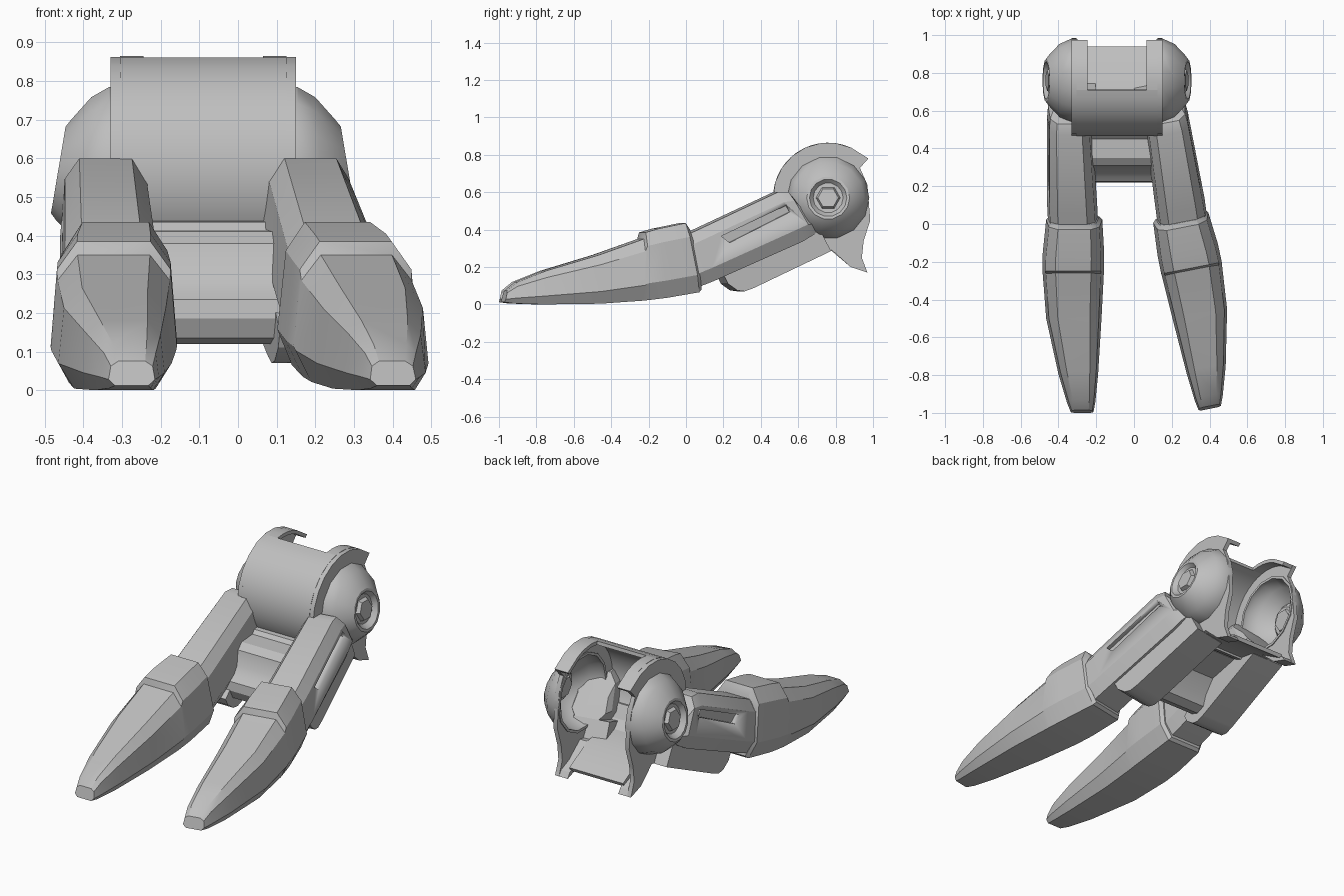
import bpy, bmesh, math
from mathutils import Matrix, Vector

cube = bpy.data.objects.get("Cube")
if cube:
    bpy.data.objects.remove(cube)

grey = bpy.data.materials.new("plain grey")
grey.use_nodes = True
GREY = (0.52, 0.52, 0.52, 1)
grey.diffuse_color = GREY
grey.node_tree.nodes["Principled BSDF"].inputs["Base Color"].default_value = GREY

MID = -0.09                      # middle plane of the drum
HUB = Vector((0, 0.76, 0.57))    # drum axis
R = 0.295

# The left leg mirrors the right one and is splayed outward
still = Matrix.Identity(4)
mirror = Matrix.Translation((2 * MID, 0, 0)) @ Matrix.Scale(-1, 4, (1, 0, 0))
splay = (Matrix.Translation((0.12, 0.76, 0)) @ Matrix.Rotation(math.radians(11), 4, 'Z')
         @ Matrix.Translation((-0.15, -0.76, 0)) @ mirror)
SIDES = (("right", still, still), ("left", splay, mirror))


def loft(name, rings, matrix=still, closed=False):
    """Skin a row of equal rings; cap the ends, or join last to first."""
    bm = bmesh.new()
    rows = [[bm.verts.new(matrix @ Vector(p)) for p in ring] for ring in rings]
    n = len(rows[0])
    pairs = list(zip(rows, rows[1:]))
    if closed:
        pairs.append((rows[-1], rows[0]))
    else:
        bm.faces.new(rows[0])
        bm.faces.new(rows[-1])
    for a, b in pairs:
        for i in range(n):
            j = (i + 1) % n
            bm.faces.new((a[i], a[j], b[j], b[i]))
    bmesh.ops.recalc_face_normals(bm, faces=bm.faces)
    mesh = bpy.data.meshes.new(name)
    bm.to_mesh(mesh)
    bm.free()
    mesh.materials.append(grey)
    obj = bpy.data.objects.new(name, mesh)
    bpy.context.collection.objects.link(obj)
    bpy.ops.object.select_all(action='DESELECT')
    obj.select_set(True)
    bpy.context.view_layer.objects.active = obj
    bpy.ops.object.shade_smooth_by_angle(angle=math.radians(28))
    return obj


def at_x(profile, x):
    return [(x, y, z) for y, z in profile]


def prism(name, profile, x0, x1, matrix=still):
    """Extrude a (y, z) profile along x."""
    return loft(name, [at_x(profile, x0), at_x(profile, x1)], matrix)


def section(outer, inner, y_top, y_bot, top, bot):
    """Chamfered eight-sided cross-section."""
    c, w = (outer + inner) / 2, (inner - outer) / 2
    half = [(0.58, 1), (0.9, 0.8), (1, 0.25), (0.72, 0)]
    pts = half + [(-u, v) for u, v in reversed(half)]
    return [(c + u * w, y_bot + (y_top - y_bot) * v, bot + (top - bot) * v) for u, v in pts]


def arc(start, end, radius, steps=12):
    angles = [math.radians(start + (end - start) * i / steps) for i in range(steps + 1)]
    return [(HUB.y + radius * math.cos(a), HUB.z + radius * math.sin(a)) for a in angles]


def hub_ring(x, radius, sides):
    """Ring about the drum axis, leaning inward at the top as it moves out."""
    lean = 1.25 * max(0, -0.33 - x)
    return [(x + lean * (z - HUB.z), y, z) for y, z in arc(0, 360, radius, sides)[:-1]]


# Toe: long tapering tip, then a step up to the knuckle
TOE = [
    (-0.335, -0.215, -0.985, -1.0, 0.075, 0.012),
    (-0.355, -0.205, -0.93, -0.95, 0.12, 0.005),
    (-0.40, -0.19, -0.78, -0.8, 0.18, 0.0),
    (-0.465, -0.172, -0.5, -0.5, 0.265, 0.004),
    (-0.483, -0.16, -0.26, -0.27, 0.35, 0.02),
    (-0.485, -0.158, -0.25, -0.25, 0.385, 0.022),
    (-0.483, -0.158, -0.18, -0.14, 0.405, 0.035),
    (-0.465, -0.168, -0.03, 0.04, 0.435, 0.065),
    (-0.45, -0.185, -0.005, 0.055, 0.40, 0.08),
]
ARM = [
    (-0.455, -0.19, -0.05, 0.03, 0.36, 0.09),
    (-0.46, -0.195, 0.05, 0.12, 0.405, 0.125),
    (-0.46, -0.225, 0.47, 0.60, 0.60, 0.335),
    (-0.455, -0.225, 0.53, 0.66, 0.60, 0.37),
    (-0.43, -0.24, 0.60, 0.70, 0.52, 0.40),
]
STRUT = [(0.18, 0.15), (0.2, 0.11), (0.25, 0.075), (0.29, 0.07), (0.34, 0.088),
         (0.76, 0.285), (0.7, 0.4), (0.3, 0.26)]
GROOVE = [(0.155, 0.365), (0.51, 0.53), (0.53, 0.495), (0.2, 0.33)]

# Hollow hub dome: inside surface first, then outside surface
CAP = [(-0.425, 0.08), (-0.45, 0.105), (-0.435, 0.125), (-0.385, 0.18), (-0.325, 0.205),
       (-0.3, 0.205), (-0.3, 0.22), (-0.335, 0.22), (-0.395, 0.193), (-0.45, 0.135),
       (-0.465, 0.115), (-0.465, 0.1), (-0.44, 0.08)]
BOLT = [(-0.41, 0.06), (-0.43, 0.07), (-0.46, 0.055)]

# Ragged outline of the drum sides
BACK = [(0.78, 0.29), (0.88, 0.2), (0.97, 0.17), (0.94, 0.25), (0.95, 0.34), (0.985, 0.45),
        (0.97, 0.64), (0.93, 0.73), (0.975, 0.78)]
WALL = arc(65, 262, R) + BACK
RIM_TOP = [(0.975, 0.78)] + arc(65, 100, R, 4) + arc(100, 65, R - 0.02, 4) + [(0.96, 0.765)]
RIM_BOTTOM = [(0.7, 0.3), (0.78, 0.285), (0.88, 0.2), (0.97, 0.17),
              (0.95, 0.2), (0.88, 0.23), (0.78, 0.31)]

for side, leg, hub_side in SIDES:
    loft(side + "_toe", [section(*s) for s in TOE], leg)
    arm = loft(side + "_arm", [section(*s) for s in ARM], leg)

    # Groove along the outer face of the arm
    cutter = prism("groove_cutter", GROOVE, -0.6, -0.425, leg)
    cutter.hide_render = True
    cut = arm.modifiers.new("groove", 'BOOLEAN')
    cut.operation, cut.object, cut.solver = 'DIFFERENCE', cutter, 'EXACT'
    bpy.context.view_layer.objects.active = arm
    bpy.ops.object.modifier_apply(modifier=cut.name)
    bpy.data.objects.remove(cutter)

    prism(side + "_lower_strut", STRUT, -0.41, -0.205, leg)

    # Domed hub cap with a recessed centre and a six-sided bolt
    loft(side + "_hub_cap", [hub_ring(x, r, 14) for x, r in CAP], hub_side)
    loft(side + "_hub_bolt", [hub_ring(x, r, 6) for x, r in BOLT], hub_side)

    # Side wall of the drum, open inside the hub cap
    hole = []
    for y, z in WALL:
        d = Vector((0, y, z)) - HUB
        p = HUB + d.normalized() * 0.208
        hole.append((p.y, p.z))
    loft(side + "_drum_wall", [at_x(WALL, -0.33), at_x(WALL, -0.305),
                               at_x(hole, -0.305), at_x(hole, -0.33)], hub_side, closed=True)
    prism(side + "_rim_top", RIM_TOP, -0.305, -0.245, hub_side)
    prism(side + "_rim_bottom", RIM_BOTTOM, -0.305, -0.25, hub_side)

# Drum shell, open at the back, and its floor plate
prism("drum_shell", arc(100, 250, R, 18) + arc(250, 100, R - 0.02, 18), -0.305, 0.125)
prism("drum_floor", [(0.62, 0.31), (0.78, 0.285), (0.93, 0.2), (0.94, 0.22), (0.78, 0.31),
                     (0.62, 0.335)], -0.26, 0.08)

# Stepped crossbar joining both arms
BAR = [(0.29, 0.12), (0.245, 0.135), (0.22, 0.185), (0.225, 0.235), (0.25, 0.255),
       (0.29, 0.30), (0.31, 0.38), (0.35, 0.41), (0.45, 0.415), (0.47, 0.435),
       (0.53, 0.44), (0.6, 0.32), (0.42, 0.28), (0.36, 0.2), (0.34, 0.14)]
prism("crossbar", BAR, -0.28, 0.15)
